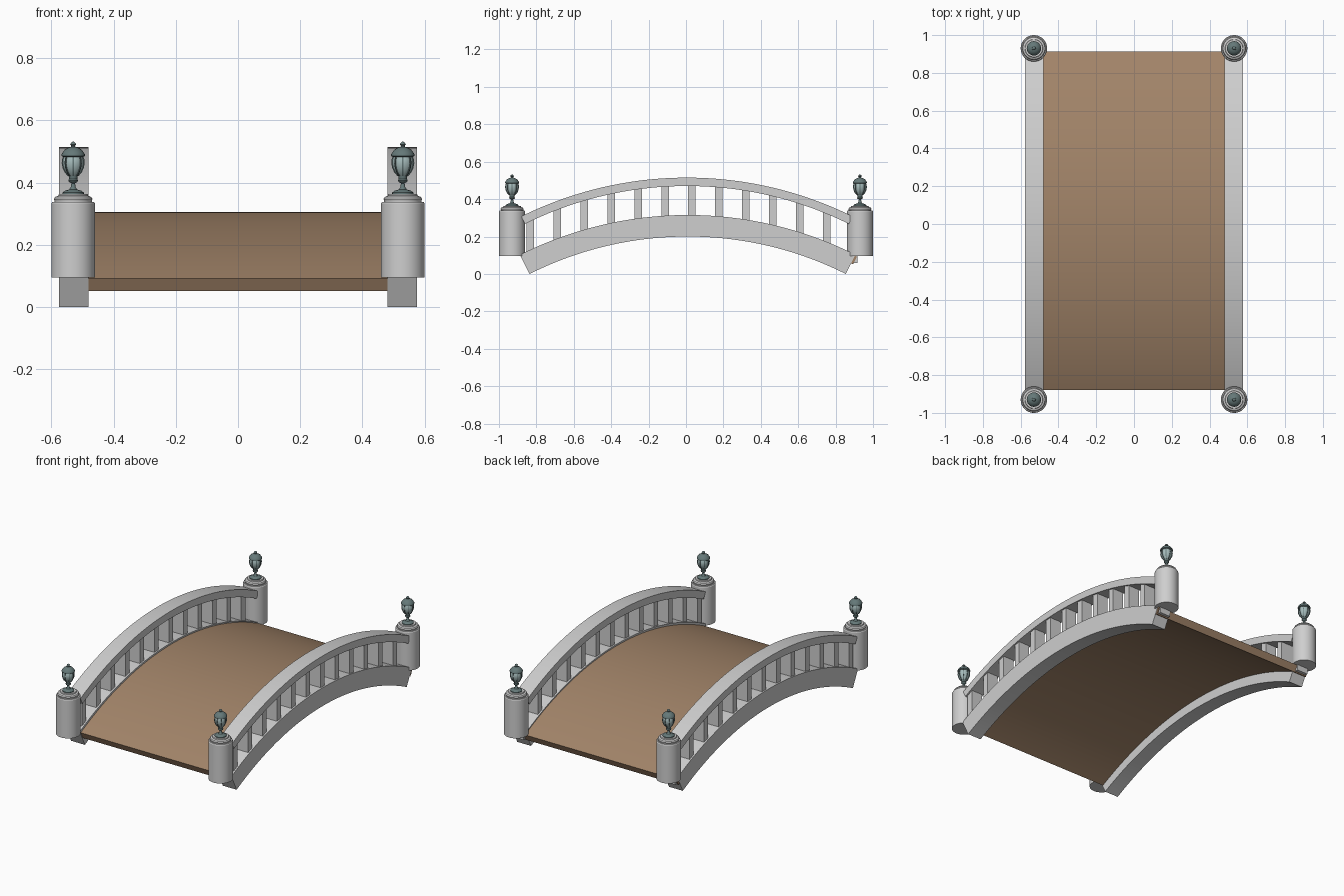
import bpy, bmesh, math
from mathutils import Matrix

if "Cube" in bpy.data.objects:
    bpy.data.objects.remove(bpy.data.objects["Cube"])


def material(name, rgb):
    m = bpy.data.materials.new(name)
    m.diffuse_color = (*rgb, 1)
    m.use_nodes = True
    m.node_tree.nodes["Principled BSDF"].inputs["Base Color"].default_value = m.diffuse_color
    return m


STONE = material("pale stone", (0.62, 0.62, 0.62))
WOOD = material("brown deck", (0.36, 0.23, 0.14))
METAL = material("dark teal metal", (0.13, 0.19, 0.19))
GLASS = material("pale teal glass", (0.38, 0.50, 0.50))


def finish(name, bm, mat, angle=30):
    bmesh.ops.recalc_face_normals(bm, faces=bm.faces)
    me = bpy.data.meshes.new(name)
    bm.to_mesh(me)
    bm.free()
    me.materials.append(mat)
    ob = bpy.data.objects.new(name, me)
    bpy.context.collection.objects.link(ob)
    bpy.ops.object.select_all(action='DESELECT')
    ob.select_set(True)
    bpy.context.view_layer.objects.active = ob
    bpy.ops.object.shade_smooth_by_angle(angle=math.radians(angle))
    return ob


def strip(bm, outer, inner, x0, x1):
    """Closed band between two (y, z) polylines, from x0 to x1."""
    rows = [[bm.verts.new((x, *p)) for x, p in
             ((x0, a), (x1, a), (x1, b), (x0, b))] for a, b in zip(outer, inner)]
    for r, s in zip(rows, rows[1:]):
        for i in range(4):
            j = (i + 1) % 4
            bm.faces.new((r[i], r[j], s[j], s[i]))
    bm.faces.new(rows[0])
    bm.faces.new(rows[-1])
    return [v for r in rows for v in r]


def arc(radius, cy, cz, half, n=56):
    return [(cy + radius * math.sin(a), cz + radius * math.cos(a))
            for a in (half * (2 * i / n - 1) for i in range(n + 1))]


def arch(name, r_out, r_in, cy, cz, half, x0, x1, mat):
    bm = bmesh.new()
    strip(bm, arc(r_out, cy, cz, half), arc(r_in, cy, cz, half), x0, x1)
    return finish(name, bm, mat)


def lathe(name, profile, x, y, mat, n=32):
    bm = bmesh.new()
    rings = []
    for r, z in profile:
        if r == 0:
            rings.append([bm.verts.new((x, y, z))] * n)
        else:
            rings.append([bm.verts.new((x + r * math.cos(2 * math.pi * i / n),
                                        y + r * math.sin(2 * math.pi * i / n), z))
                          for i in range(n)])
    for a, b in zip(rings, rings[1:]):
        for i in range(n):
            j = (i + 1) % n
            bm.faces.new(list(dict.fromkeys((a[i], a[j], b[j], b[i]))))
    return finish(name, bm, mat)


# Arched deck
CZ, HALF = -1.685, 0.465
arch("deck", 1.99, 1.945, 0.018, CZ, 0.467, -0.574, 0.574, WOOD)

# Side girders, handrails and balusters
RAIL_CZ = -1.48
for side, s in (("left", -1), ("right", 1)):
    x0, x1 = sorted((s * 0.480, s * 0.576))
    arch(side + "_girder", 2.0, 1.885, 0.009, CZ, HALF, x0, x1, STONE)
    arch(side + "_handrail", 1.995, 1.950, 0.005, RAIL_CZ, 0.46, x0, x1, STONE)
    bm = bmesh.new()
    for k in range(-6, 7):
        y = 0.032 + 0.144 * k
        z0 = CZ + math.sqrt(1.96 ** 2 - y * y)
        z1 = RAIL_CZ + math.sqrt(1.965 ** 2 - y * y)
        strip(bm, [(y - 0.02, z1), (y + 0.02, z1)],
              [(y - 0.02, z0), (y + 0.02, z0)], x0 + 0.010, x1 - 0.010)
    finish(side + "_balusters", bm, STONE)

# Profiles (radius, height) for posts and lanterns
POST = [(0, .095), (.07, .095), (.07, .333), (.067, .338), (.060, .338), (.060, .343),
        (.062, .347), (.058, .354), (.048, .358), (.046, .364), (0, .364)]
BASE = [(0, .363), (.034, .363), (.034, .368), (.026, .374), (.013, .378), (.008, .385),
        (.006, .398), (.013, .402), (.016, .407), (.013, .412), (.015, .424), (0, .424)]
GLOBE = [(0, .420), (.015, .422), (.024, .432), (.031, .447), (.034, .462),
         (.033, .474), (.029, .486), (0, .488)]
CAP = [(0, .483), (.033, .483), (.038, .486), (.038, .490), (.034, .497), (.027, .506),
       (.016, .512), (.007, .515), (.006, .518), (.010, .523), (.007, .528), (0, .533)]

# Corner posts with lanterns
for end, ey in (("front", -1), ("back", 1)):
    for side, s in (("left", -1), ("right", 1)):
        x, y, tag = s * 0.53, ey * 0.93, f"{end}_{side}_"
        lathe(tag + "post", POST, x, y, STONE, 48)
        lathe(tag + "lantern_base", BASE, x, y, METAL, 24)
        lathe(tag + "lantern_globe", GLOBE, x, y, GLASS, 24)
        lathe(tag + "lantern_cap", CAP, x, y, METAL, 24)
        # Curved ribs around the globe
        bm = bmesh.new()
        for i in range(8):
            vs = strip(bm, [(r + 0.003, z) for r, z in GLOBE[1:-1]],
                       [(r - 0.003, z) for r, z in GLOBE[1:-1]], -0.002, 0.002)
            bmesh.ops.transform(bm, verts=vs, matrix=Matrix.Translation((x, y, 0))
                                @ Matrix.Rotation(i * math.pi / 4, 4, 'Z'))
        finish(tag + "lantern_ribs", bm, METAL)
